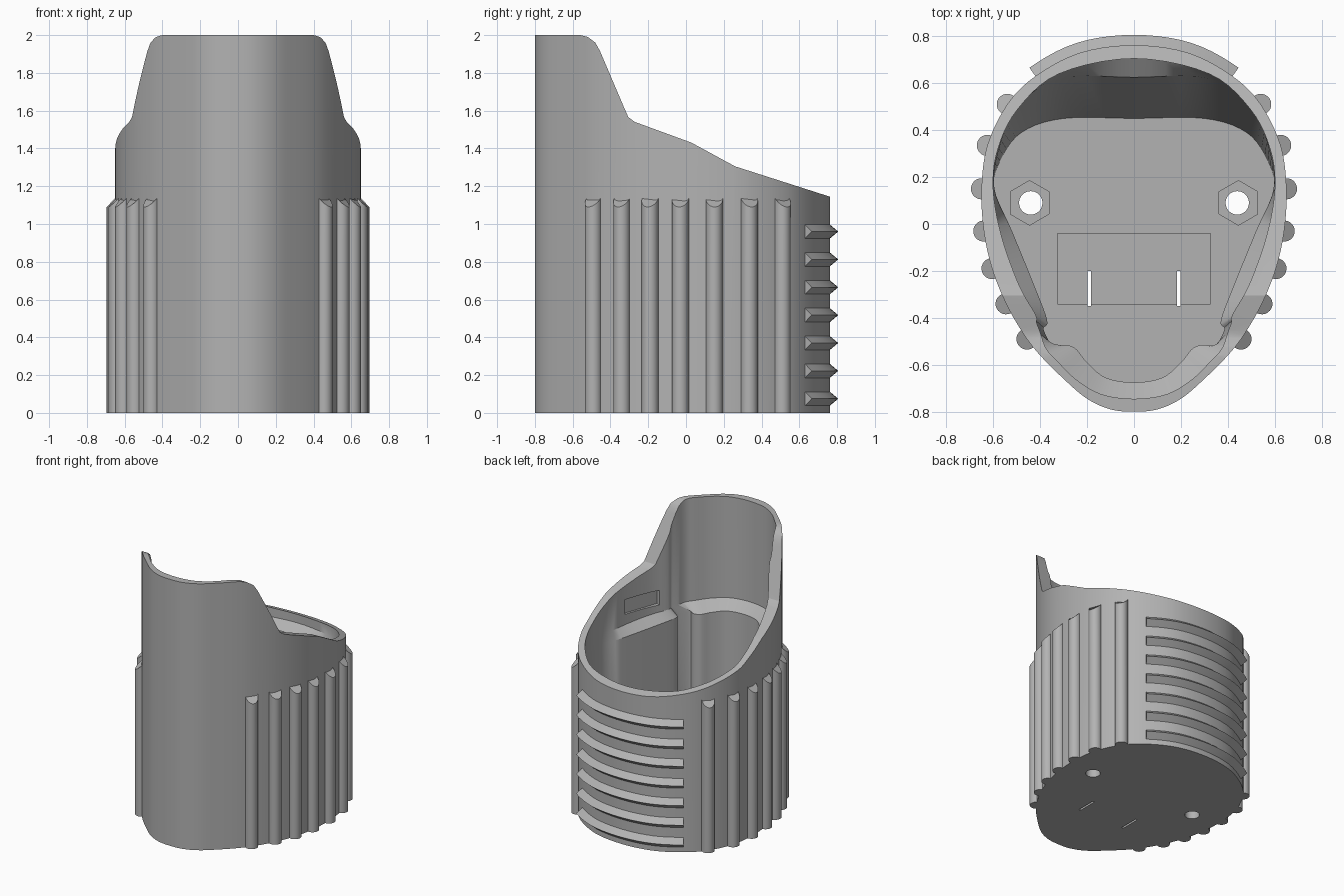
import bpy, bmesh, math
from mathutils import Vector, Matrix

default = bpy.data.objects.get("Cube")
if default:
    bpy.data.objects.remove(default, do_unlink=True)

grey = bpy.data.materials.new("plain grey")
grey.use_nodes = True
colour = (0.45, 0.45, 0.45, 1)
grey.diffuse_color = colour
grey.node_tree.nodes["Principled BSDF"].inputs["Base Color"].default_value = colour


def make(name, bm):
    """Turn a bmesh into a linked object."""
    bmesh.ops.recalc_face_normals(bm, faces=bm.faces)
    mesh = bpy.data.meshes.new(name)
    bm.to_mesh(mesh)
    bm.free()
    obj = bpy.data.objects.new(name, mesh)
    mesh.materials.append(grey)
    bpy.context.collection.objects.link(obj)
    return obj


def loft(name, rings, closed=True):
    """Skin a stack of equal-length point rings and cap both ends."""
    bm = bmesh.new()
    rows = [[bm.verts.new(p) for p in ring] for ring in rings]
    n = len(rows[0])
    for a, b in zip(rows, rows[1:]):
        for i in range(n):
            j = (i + 1) % n
            bm.faces.new((a[i], a[j], b[j], b[i]))
    bm.faces.new(rows[0])
    bm.faces.new(rows[-1])
    return make(name, bm)


def outline(half, steps=5):
    """Mirror half an outline and round it with a smooth closed spline."""
    pts = [Vector(p) for p in half]
    pts += [Vector((-p.x, p.y)) for p in pts[-2:0:-1]]
    n, out = len(pts), []
    for i in range(n):
        a, b, c, d = (pts[(i + k) % n] for k in (-1, 0, 1, 2))
        for s in range(steps):
            t = s / steps
            out.append(0.5 * (2 * b + (c - a) * t + (2 * a - 5 * b + 4 * c - d) * t * t
                              + (3 * b - a - 3 * c + d) * t ** 3))
    return out


def ring(pts, z, tilt=0):
    return [(p.x, p.y, z + tilt * p.y) for p in pts]


def box(name, centre, size, turn=0):
    bm = bmesh.new()
    bmesh.ops.create_cube(bm, size=1, matrix=Matrix.Translation(centre)
                          @ Matrix.Rotation(turn, 4, 'Z') @ Matrix.Diagonal((*size, 1)))
    return make(name, bm)


def prism(name, centre, radius, height, sides):
    bm = bmesh.new()
    bmesh.ops.create_cone(bm, cap_ends=True, segments=sides, radius1=radius, radius2=radius,
                          depth=height, matrix=Matrix.Translation(centre))
    return make(name, bm)


def cut(target, cutter):
    cutter.hide_render = True
    mod = target.modifiers.new("cut", 'BOOLEAN')
    mod.operation, mod.solver, mod.object = 'DIFFERENCE', 'EXACT', cutter
    bpy.context.view_layer.objects.active = target
    bpy.ops.object.modifier_apply(modifier=mod.name)
    bpy.data.objects.remove(cutter, do_unlink=True)


def smooth(obj):
    bpy.ops.object.select_all(action='DESELECT')
    obj.select_set(True)
    bpy.context.view_layer.objects.active = obj
    bpy.ops.object.shade_smooth_by_angle(angle=math.radians(28))


# Egg-shaped plans: outer wall, lower cavity, wide rear cavity, upper cavity
outer = outline([(0, -.8), (.1, -.79), (.2, -.745), (.3, -.66), (.4, -.56), (.47, -.47),
                 (.545, -.34), (.605, -.19), (.64, -.03), (.65, .15), (.625, .335),
                 (.54, .51), (.42, .63), (.23, .73), (0, .762)])
low = [(0, -.675), (.12, -.655), (.2, -.59), (.25, -.53), (.3, -.515), (.34, -.53),
       (.385, -.45), (.37, -.41), (.43, -.25), (.52, -.03), (.595, .15)]
floor_plan = outline(low + [(.57, .27), (.48, .39), (.3, .45), (0, .45)])
ledge_plan = outline(low + [(.575, .32), (.5, .49), (.32, .62), (0, .625)])
upper_plan = outline([(0, -.745), (.14, -.725), (.25, -.66), (.33, -.58), (.375, -.53),
                      (.4, -.46), (.415, -.42), (.42, -.385), (.49, -.26), (.565, -.05),
                      (.6, .15), (.58, .32), (.495, .49), (.32, .64), (0, .705)])

# Holder body with its sloping rim
body = loft("holder_body", [ring(outer, 0), ring(outer, 2)])
rim = [(-.56, 2), (-.52, 1.99), (-.48, 1.96), (-.455, 1.915), (-.325, 1.61), (-.305, 1.565),
       (-.27, 1.54), (-.01, 1.445), (.03, 1.43), (.26, 1.305), (.77, 1.142),
       (1, 1.08), (1, 3), (-.56, 3)]
cut(body, loft("rim_cutter", [[(x, y, z) for y, z in rim] for x in (-1, 1)]))

# Hollow interior with a thicker lower wall and a sloping ledge
cut(body, loft("cavity_cutter", [ring(floor_plan, .1), ring(ledge_plan, 1.11, -.1),
                                 ring(upper_plan, 1.17, -.1), ring(upper_plan, 2.3)]))

# Floor recess, screw holes with hexagonal pockets, strap slots, wall pockets
cut(body, box("recess_cutter", (0, -.19, .13), (.65, .3, .1)))
for side in (-1, 1):
    cut(body, prism("pocket_cutter", (side * .445, .09, .1), .095, .09, 6))
    cut(body, prism("hole_cutter", (side * .44, .09, .1), .05, .6, 24))
    cut(body, box("slot_cutter", (side * .19, -.275, 0), (.015, .15, .5)))
    cut(body, box("wall_pocket_cutter", (side * .5, -.2, 1.31), (.06, .28, .11), side * -.34))
smooth(body)

# Rounded grip ribs on both sides, with slanted tops
RIB = 0.045
for k, y in enumerate((-.495, -.345, -.19, -.03, .145, .335, .52)):
    half = [i for i, p in enumerate(outer) if p.x > .2]
    i = min(half, key=lambda j: abs(outer[j].y - y))
    run = (outer[i + 1] - outer[i - 1]).normalized()
    normal = Vector((run.y, -run.x))
    for side, label in ((1, "left"), (-1, "right")):
        bottom, top = [], []
        for s in range(24):
            a = math.tau * s / 24
            d = max(RIB * math.cos(a), -.02)
            p = outer[i] + normal * d + run * RIB * math.sin(a)
            bottom.append((side * p.x, p.y, 0))
            top.append((side * p.x, p.y, 1.135 - max(d, 0)))
        smooth(loft(f"{label}_grip_rib_{k + 1}", [bottom, top]))

# Wedge-shaped fins wrapped around the back
back = [i for i, p in enumerate(outer) if p.y > 0 and abs(p.x) < .425]
for k in range(7):
    z = .075 + k * .1475
    sections = []
    for i in back:
        run = (outer[(i + 1) % len(outer)] - outer[i - 1]).normalized()
        normal = Vector((run.y, -run.x))
        wall, tip = outer[i] - normal * .01, outer[i] + normal * .044
        sections.append([(wall.x, wall.y, z - .045), (tip.x, tip.y, z), (wall.x, wall.y, z + .045)])
    smooth(loft(f"back_fin_{k + 1}", sections))
